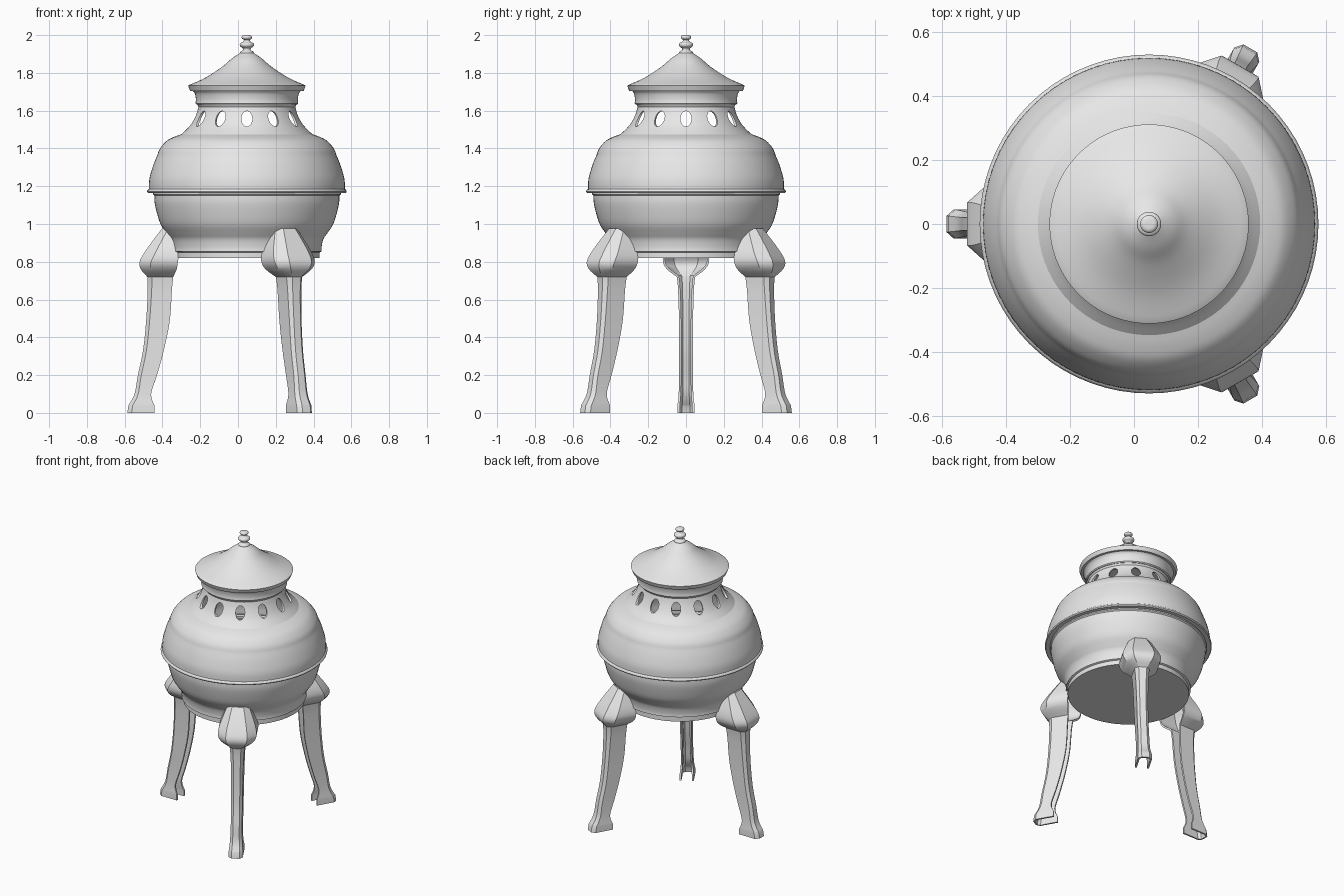
import bpy, bmesh
from math import sin, cos, pi, radians
from mathutils import Matrix

CUBE = bpy.data.objects.get("Cube")
if CUBE:
    bpy.data.objects.remove(CUBE, do_unlink=True)

AXIS_X = 0.047   # vertical axis of the round body
SEGMENTS = 72

grey = bpy.data.materials.new("plain_grey")
grey.use_nodes = True
grey.diffuse_color = (0.8, 0.8, 0.8, 1)
grey.node_tree.nodes["Principled BSDF"].inputs["Base Color"].default_value = (0.8, 0.8, 0.8, 1)


def smooth_run(points, steps=4):
    """Catmull-Rom curve through tuples of any length."""
    pts = [points[0]] + list(points) + [points[-1]]
    out = []
    for a, b, c, d in zip(pts, pts[1:], pts[2:], pts[3:]):
        for k in range(steps):
            t = k / steps
            out.append(tuple(
                q + t / 2 * (r - p + t * (2 * p - 5 * q + 4 * r - s + t * (3 * (q - r) + s - p)))
                for p, q, r, s in zip(a, b, c, d)))
    return out + [points[-1]]


def add_object(name, bm):
    mesh = bpy.data.meshes.new(name)
    bm.to_mesh(mesh)
    bm.free()
    mesh.materials.append(grey)
    obj = bpy.data.objects.new(name, mesh)
    obj.location.x = AXIS_X
    bpy.context.collection.objects.link(obj)
    return obj


def activate(obj):
    bpy.ops.object.select_all(action='DESELECT')
    obj.select_set(True)
    bpy.context.view_layer.objects.active = obj


def thicken(obj, thickness):
    mod = obj.modifiers.new("wall", 'SOLIDIFY')
    mod.thickness = thickness
    mod.offset = -1
    activate(obj)
    bpy.ops.object.modifier_apply(modifier=mod.name)


def shade(obj, angle=20):
    activate(obj)
    bpy.ops.object.shade_smooth_by_angle(angle=radians(angle))


def lathe(name, *runs):
    """Turn smooth runs of (radius, height), listed bottom to top, joined at sharp corners."""
    profile = []
    for run in runs:
        pts = smooth_run(run) if len(run) > 2 else list(run)
        profile += pts[1:] if profile and profile[-1] == pts[0] else pts
    bm = bmesh.new()
    rings = []
    for r, z in profile:
        if r < 1e-5:
            rings.append([bm.verts.new((0, 0, z))] * SEGMENTS)
        else:
            rings.append([bm.verts.new((r * cos(2 * pi * j / SEGMENTS), r * sin(2 * pi * j / SEGMENTS), z))
                          for j in range(SEGMENTS)])
    for low, high in zip(rings, rings[1:]):
        for j in range(SEGMENTS):
            k = (j + 1) % SEGMENTS
            bm.faces.new(list(dict.fromkeys((low[j], low[k], high[k], high[j]))))
    return add_object(name, bm)


# Lower bowl with its base ring
lower_bowl = lathe(
    "lower_bowl",
    [(0, .82), (.385, .82)], [(.385, .82), (.385, .85)], [(.385, .85), (.396, .855)],
    [(.396, .855), (.396, .88), (.405, .92), (.425, .95), (.455, .995), (.474, 1.05), (.488, 1.11), (.49, 1.15)],
    [(.49, 1.15), (.497, 1.157)], [(.497, 1.157), (.497, 1.175)])
shade(lower_bowl)

# Upper bowl with its overhanging lip
upper_bowl = lathe(
    "upper_bowl",
    [(.48, 1.165), (.524, 1.165)], [(.524, 1.165), (.529, 1.172), (.524, 1.182)], [(.524, 1.182), (.519, 1.186)],
    [(.519, 1.186), (.516, 1.24), (.496, 1.31), (.474, 1.365)],
    [(.474, 1.365), (.46, 1.4), (.425, 1.44), (.386, 1.461), (.347, 1.475)])
thicken(upper_bowl, .012)
shade(upper_bowl)

# Flared neck pierced by a ring of oval vents
neck = lathe(
    "vented_neck",
    [(.347, 1.47), (.347, 1.475)],
    [(.347, 1.475), (.302, 1.52), (.271, 1.575), (.256, 1.62)],
    [(.256, 1.62), (.262, 1.632)])
thicken(neck, .012)
bm = bmesh.new()
for i in range(12):
    place = (Matrix.Rotation(i * pi / 6, 4, 'Z') @ Matrix.Translation((.3, 0, 1.557))
             @ Matrix.Rotation(pi / 2, 4, 'Y') @ Matrix.Diagonal((.041, .029, 1, 1)))
    bmesh.ops.create_cone(bm, cap_ends=True, segments=24, radius1=1, radius2=1, depth=.26, matrix=place)
vent_cutter = add_object("vent_cutter", bm)
vent_cutter.hide_render = True
cut = neck.modifiers.new("vents", 'BOOLEAN')
cut.operation = 'DIFFERENCE'
cut.solver = 'EXACT'
cut.object = vent_cutter
activate(neck)
bpy.ops.object.modifier_apply(modifier=cut.name)
bpy.data.objects.remove(vent_cutter, do_unlink=True)
shade(neck)

# Conical lid with a collar under the rim
lid = lathe(
    "lid",
    [(0, 1.632), (.266, 1.632)], [(.266, 1.632), (.272, 1.638)],
    [(.272, 1.638), (.27, 1.66), (.275, 1.69), (.286, 1.705)],
    [(.286, 1.705), (.301, 1.705)], [(.301, 1.705), (.311, 1.732)], [(.311, 1.732), (.303, 1.737)],
    [(.303, 1.737), (.217, 1.776), (.13, 1.833), (.08, 1.876), (.037, 1.905)],
    [(.037, 1.905), (0, 1.907)])
shade(lid)

# Turned knob on the lid
finial = lathe(
    "finial",
    [(.037, 1.9), (.035, 1.912), (.021, 1.92), (.022, 1.93), (.036, 1.942), (.036, 1.956),
     (.02, 1.965), (.015, 1.975)],
    [(.015, 1.975), (.026, 1.982), (.027, 1.992), (.018, 1.999), (0, 2)])
shade(finial, 40)

# Hollow channel leg, open towards the middle: height, inner reach, outer reach, half width
FOOT = [(0, .49, .633, .045), (.04, .49, .627, .045)]
SHAFT = [(.04, .49, .627, .045), (.1, .507, .595, .039), (.2, .476, .577, .036), (.33, .44, .55, .036),
         (.49, .408, .533, .037), (.65, .397, .525, .042), (.72, .39, .527, .048)]
KNEE = [(.72, .39, .527, .048), (.76, .372, .561, .1), (.8, .365, .568, .122),
        (.85, .36, .542, .117), (.92, .36, .492, .09), (.975, .37, .45, .066)]
sections = FOOT[:1] + smooth_run(SHAFT)[:-1] + smooth_run(KNEE)

bm = bmesh.new()
rows = []
for z, inner, outer, w in sections:
    shoulder = outer - w * .5
    half = [(inner, w), (shoulder, w), (outer, w * .55)]
    outline = [(r, -y) for r, y in half] + half[::-1]
    rows.append([bm.verts.new((r, y, z)) for r, y in outline])
for low, high in zip(rows, rows[1:]):
    for j in range(len(low) - 1):
        bm.faces.new((low[j], low[j + 1], high[j + 1], high[j]))
bm.faces.new(rows[-1])
back_leg = add_object("right_leg", bm)
thicken(back_leg, .012)
shade(back_leg, 30)
back_leg.rotation_euler.z = pi

for name, angle in (("front_left_leg", -pi / 3), ("back_left_leg", pi / 3)):
    leg = back_leg.copy()
    leg.name = name
    leg.rotation_euler.z = angle
    bpy.context.collection.objects.link(leg)
